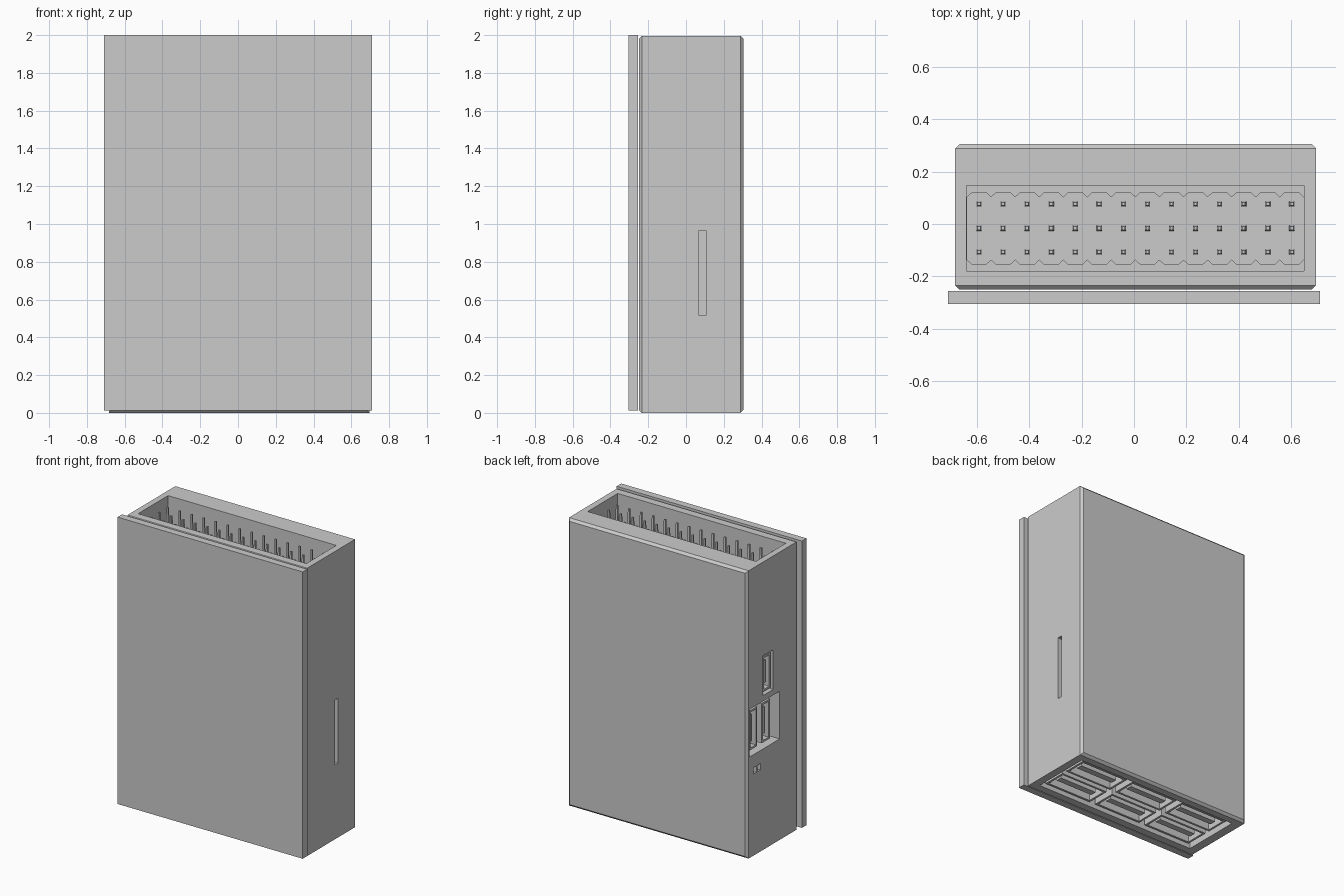
import bpy, bmesh

if "Cube" in bpy.data.objects:
    bpy.data.objects.remove(bpy.data.objects["Cube"])


def finish(name, bm):
    bmesh.ops.recalc_face_normals(bm, faces=bm.faces)
    mesh = bpy.data.meshes.new(name)
    bm.to_mesh(mesh)
    bm.free()
    ob = bpy.data.objects.new(name, mesh)
    bpy.context.collection.objects.link(ob)
    return ob


def box(name, lo, hi):
    bm = bmesh.new()
    bmesh.ops.create_cube(bm, size=1)
    for v in bm.verts:
        v.co = [(a + b) / 2 + c * (b - a) for a, b, c in zip(lo, hi, v.co)]
    return finish(name, bm)


def prism(name, outline, z0, z1):
    bm = bmesh.new()
    face = bm.faces.new([bm.verts.new((x, y, z0)) for x, y in outline])
    top = bmesh.ops.extrude_face_region(bm, geom=[face])["geom"]
    bmesh.ops.translate(bm, vec=(0, 0, z1 - z0),
                        verts=[g for g in top if isinstance(g, bmesh.types.BMVert)])
    return finish(name, bm)


def cut(target, cutter):
    mod = target.modifiers.new("cut", 'BOOLEAN')
    mod.operation = 'DIFFERENCE'
    mod.solver = 'EXACT'
    mod.object = cutter
    bpy.context.view_layer.objects.active = target
    bpy.ops.object.modifier_apply(modifier=mod.name)
    bpy.data.objects.remove(cutter, do_unlink=True)


# Front cover plate
box("front_plate", (-0.71, -0.305, 0.012), (0.71, -0.255, 2.0))

# Main case, chamfered around the front and back faces
X0, X1 = -0.683, 0.695
body = box("case_body", (X0, -0.25, 0.0), (X1, 0.305, 1.995))
bm = bmesh.new()
bm.from_mesh(body.data)
edges = [e for e in bm.edges if abs(e.verts[0].co.y - e.verts[1].co.y) < 1e-4]
bmesh.ops.bevel(bm, geom=edges, offset=0.016, segments=1, affect='EDGES')
bm.to_mesh(body.data)
bm.free()

# Top connector well with a scalloped socket in its floor
cut(body, box("well_cutter", (-0.64, -0.18, 1.79), (0.65, 0.148, 2.1)))
pitch = 0.0919
pin_x = [-0.592 + i * pitch for i in range(14)]
upper, lower = [], []
for x in pin_x:
    for dx, inset in ((-pitch / 2, 0.018), (-0.027, 0), (0.027, 0)):
        upper.append((x + dx, 0.12 - inset))
        lower.append((x + dx, -0.154 + inset))
end = pin_x[-1] + pitch / 2
upper.append((end, 0.102))
lower.append((end, -0.136))
cut(body, prism("socket_cutter", upper + lower[::-1], 1.69, 1.85))

# Three rows of header pins
bm = bmesh.new()
for x in pin_x:
    for y in (-0.107, -0.016, 0.076):
        r = bmesh.ops.create_cube(bm, size=1)["verts"]
        for v in r:
            tip = 0.6 if v.co.z > 0 else 1
            v.co = (x + v.co.x * 0.02 * tip, y + v.co.y * 0.02 * tip, 1.82 + v.co.z * 0.27)
finish("header_pins", bm)

# Card slot on the right side
cut(body, box("card_slot_cutter", (X1 - 0.06, 0.068, 0.515), (X1 + 0.1, 0.105, 0.965)))


# Side ports: recess, hollow shell and tongue
def side_port(name, y0, y1, z0, z1):
    shell = box(name + "_shell", (X0 + 0.012, y0, z0), (X0 + 0.12, y1, z1))
    t = 0.014
    cut(shell, box("port_cutter", (X0 - 0.1, y0 + t, z0 + t), (X0 + 0.1, y1 - t, z1 - t)))
    m = (y0 + y1) / 2
    box(name + "_tongue", (X0 + 0.03, m - 0.011, z0 + 0.045), (X0 + 0.11, m + 0.011, z1 - 0.045))


cut(body, box("upper_recess_cutter", (X0 - 0.1, 0.02, 1.07), (X0 + 0.12, 0.13, 1.345)))
cut(body, box("lower_recess_cutter", (X0 - 0.1, -0.05, 0.70), (X0 + 0.12, 0.28, 1.03)))
side_port("upper_port", 0.033, 0.117, 1.085, 1.33)
side_port("lower_port_a", 0.18, 0.268, 0.735, 1.01)
side_port("lower_port_b", 0.04, 0.13, 0.735, 1.01)

# Small twin opening below the side ports
for y in (0.16, 0.205):
    cut(body, box("small_cutter", (X0 - 0.1, y, 0.565), (X0 + 0.03, y + 0.033, 0.61)))

# Bottom recess with a 3 x 2 grid of sockets
cut(body, box("bottom_recess_cutter", (-0.62, -0.18, -0.1), (0.64, 0.24, 0.12)))
for i in range(3):
    for j in range(2):
        cx, cy = -0.405 + i * 0.415, -0.072 + j * 0.204
        hx, hy, t = 0.185, 0.085, 0.015
        shell = box(f"bottom_port_{i}{j}_shell", (cx - hx, cy - hy, 0.015), (cx + hx, cy + hy, 0.12))
        cut(shell, box("port_cutter", (cx - hx + t, cy - hy + t, -0.1),
                       (cx + hx - t, cy + hy - t, 0.105)))
        box(f"bottom_port_{i}{j}_tongue", (cx - 0.145, cy - 0.022, 0.025),
            (cx + 0.145, cy + 0.022, 0.11))
